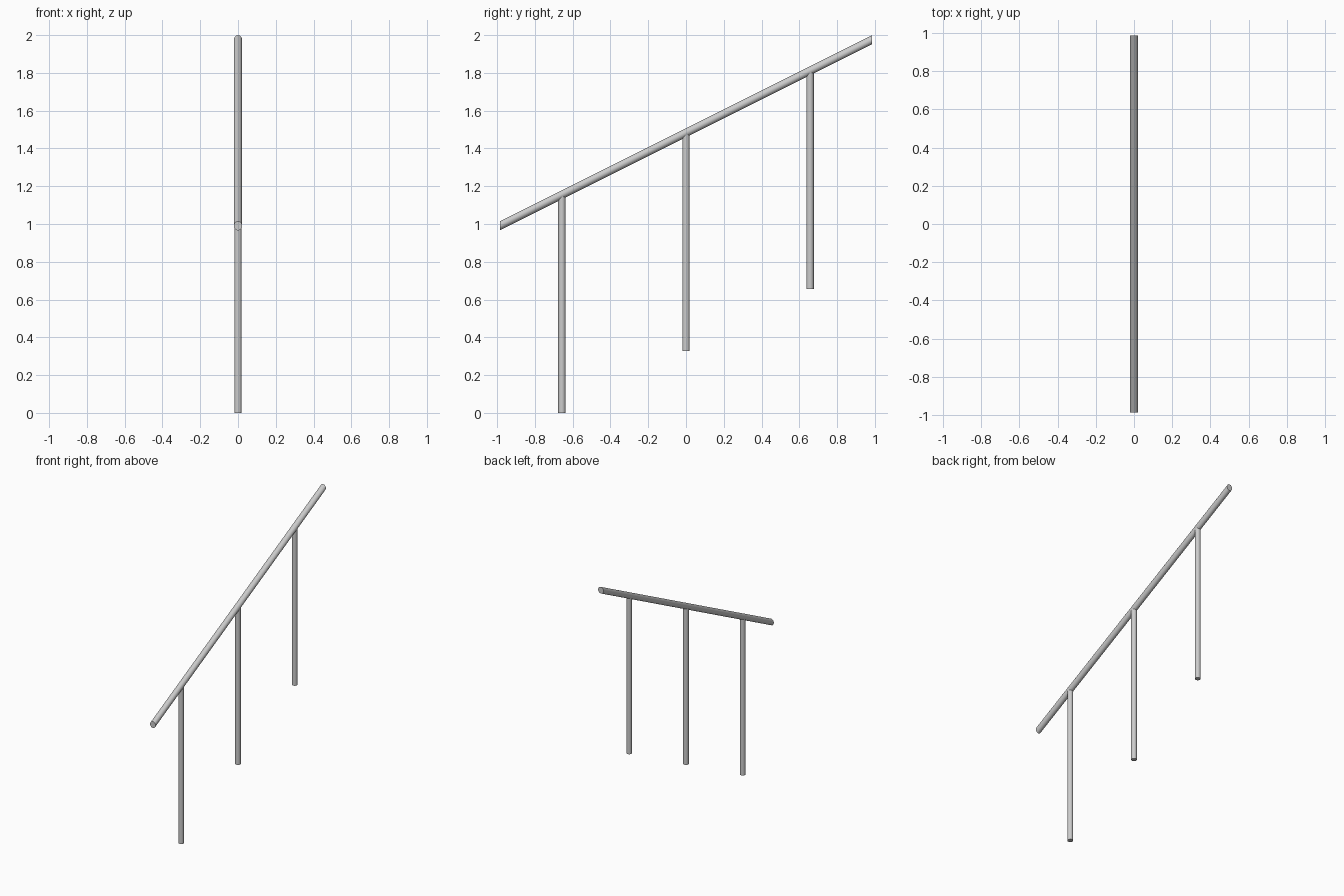
import bpy, bmesh
from mathutils import Vector

if "Cube" in bpy.data.objects:
    bpy.data.objects.remove(bpy.data.objects["Cube"])

SIDES = 16
SLOPE = 0.5
MID_Z = 1.483
RAIL_HALF = 0.986
POST_GAP = 0.657


def tube(name, start, end, axis_u, axis_v):
    """Capped tube between two points; axis_u and axis_v span its end faces."""
    bm = bmesh.new()
    ring = bmesh.ops.create_circle(bm, cap_ends=True, segments=SIDES, radius=1.0)
    for v in ring["verts"]:
        v.co = start + axis_u * v.co.x + axis_v * v.co.y
    ext = bmesh.ops.extrude_face_region(bm, geom=bm.faces[:], use_keep_orig=True)
    moved = [g for g in ext["geom"] if isinstance(g, bmesh.types.BMVert)]
    bmesh.ops.translate(bm, verts=moved, vec=end - start)
    bmesh.ops.recalc_face_normals(bm, faces=bm.faces[:])
    mesh = bpy.data.meshes.new(name)
    bm.to_mesh(mesh)
    bm.free()
    obj = bpy.data.objects.new(name, mesh)
    bpy.context.collection.objects.link(obj)
    bpy.ops.object.select_all(action="DESELECT")
    obj.select_set(True)
    bpy.context.view_layer.objects.active = obj
    bpy.ops.object.shade_smooth_by_angle()
    return obj


def rail_z(y):
    return MID_Z + SLOPE * y


# Sloping handrail with plumb-cut ends
tube("handrail",
     Vector((0, -RAIL_HALF, rail_z(-RAIL_HALF))),
     Vector((0, RAIL_HALF, rail_z(RAIL_HALF))),
     Vector((0.022, 0, 0)), Vector((0, 0, 0.024)))

# Three equal posts stepping up with the stair, tops buried in the rail
post_length = rail_z(-POST_GAP)
for name, y in (("lower_post", -POST_GAP), ("middle_post", 0), ("upper_post", POST_GAP)):
    top = rail_z(y)
    tube(name, Vector((0, y, top - post_length)), Vector((0, y, top)),
         Vector((0.0195, 0, 0)), Vector((0, 0.0195, 0)))
